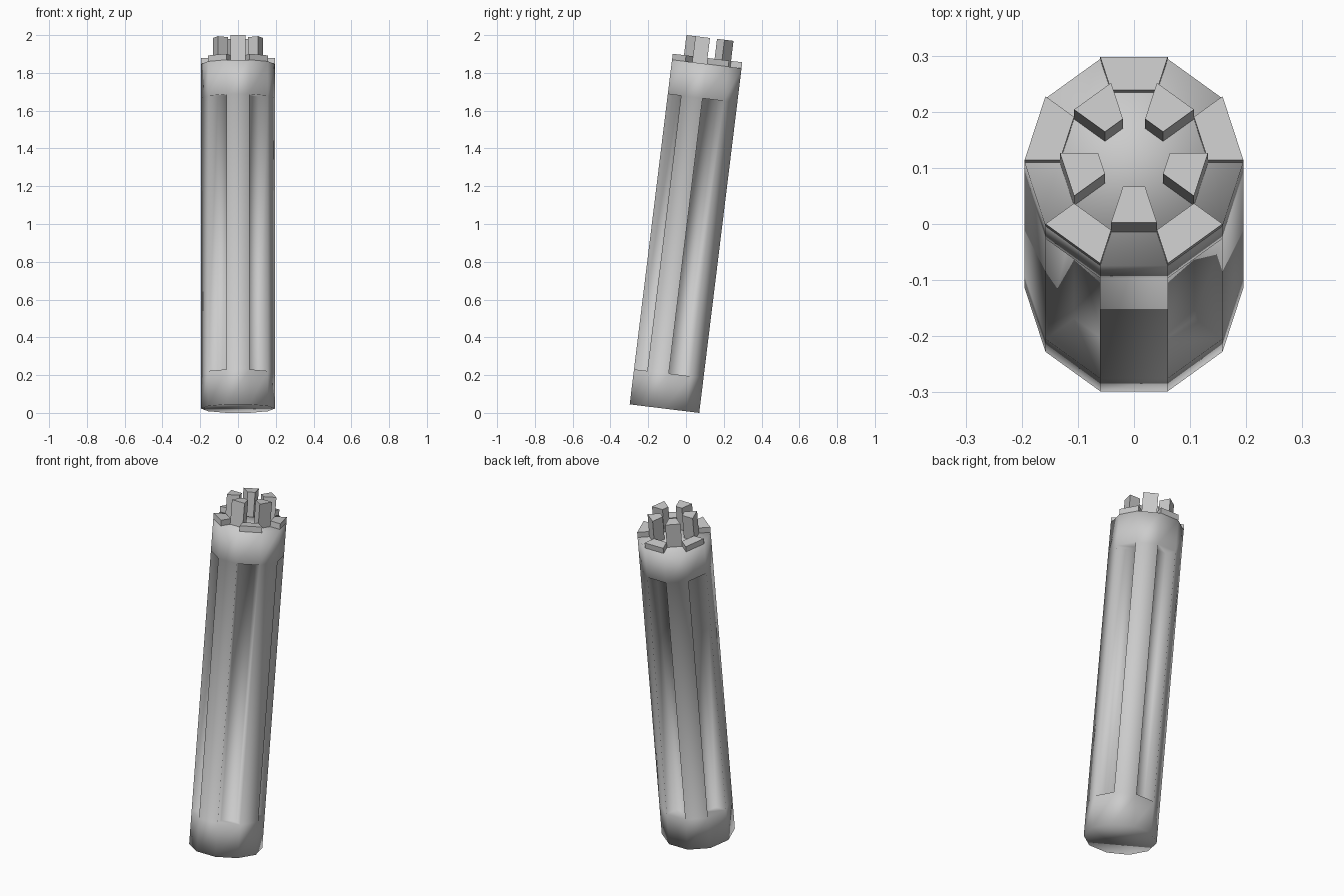
import bpy, bmesh
from math import cos, sin, pi, radians
from mathutils import Matrix, Vector

if "Cube" in bpy.data.objects:
    bpy.data.objects.remove(bpy.data.objects["Cube"])

SIDES, R = 10, 0.195
R_IN, R_CORE = 0.132, 0.064
RIM, LAND, TIP = 1.838, 1.870, 1.977
RECESS = 0.06
TILT = Matrix.Translation((0, -0.114, 0.0226)) @ Matrix.Rotation(radians(-7), 4, 'X')


def pt(i, r, z):
    a = 2 * pi * i / SIDES
    return Vector((r * cos(a), r * sin(a), z))


def finish(bm, name, smooth=False):
    bmesh.ops.recalc_face_normals(bm, faces=bm.faces)
    for f in bm.faces:
        f.smooth = smooth
    bm.transform(TILT)
    me = bpy.data.meshes.new(name)
    bm.to_mesh(me)
    bm.free()
    bpy.context.collection.objects.link(bpy.data.objects.new(name, me))


def sector(name, i, r0, r1, z0, z1):
    """Trapezoid block over one side of the decagon."""
    bm = bmesh.new()
    corners = ((i, r0), (i, r1), (i + 1, r1), (i + 1, r0))
    lo = [bm.verts.new(pt(k, r, z0)) for k, r in corners]
    hi = [bm.verts.new(pt(k, r, z1)) for k, r in corners]
    bm.faces.new(lo)
    bm.faces.new(hi)
    for k in range(4):
        n = (k + 1) % 4
        bm.faces.new((lo[k], lo[n], hi[n], hi[k]))
    finish(bm, name)


# tilted ten-sided handle with sunken panels on every other side
bm = bmesh.new()
rings = [[bm.verts.new(pt(i, R, z)) for i in range(SIDES)]
         for z in (0, 0.187, 1.655, RIM)]
bm.faces.new(rings[0])
bm.faces.new(rings[-1])
panels = []
for level, (a, b) in enumerate(zip(rings, rings[1:])):
    for i in range(SIDES):
        n = (i + 1) % SIDES
        f = bm.faces.new((a[i], a[n], b[n], b[i]))
        if level == 1 and i % 2 == 0:
            panels.append(f)
bm.normal_update()
# sink each panel radially towards the core
for f in panels:
    f = bmesh.ops.extrude_discrete_faces(bm, faces=[f])["faces"][0]
    k = 1 - RECESS / (R * cos(pi / SIDES))
    for v in f.verts:
        v.co.x *= k
        v.co.y *= k
finish(bm, "handle_body", smooth=True)

# rim pads sit over the panels, tall prongs over the sides between them
for i in range(0, SIDES, 2):
    sector(f"rim_pad_{i // 2 + 1}", i, R_IN, R, RIM, LAND)
    sector(f"prong_{i // 2 + 1}", i + 1, R_CORE, R_IN, RIM, TIP)
